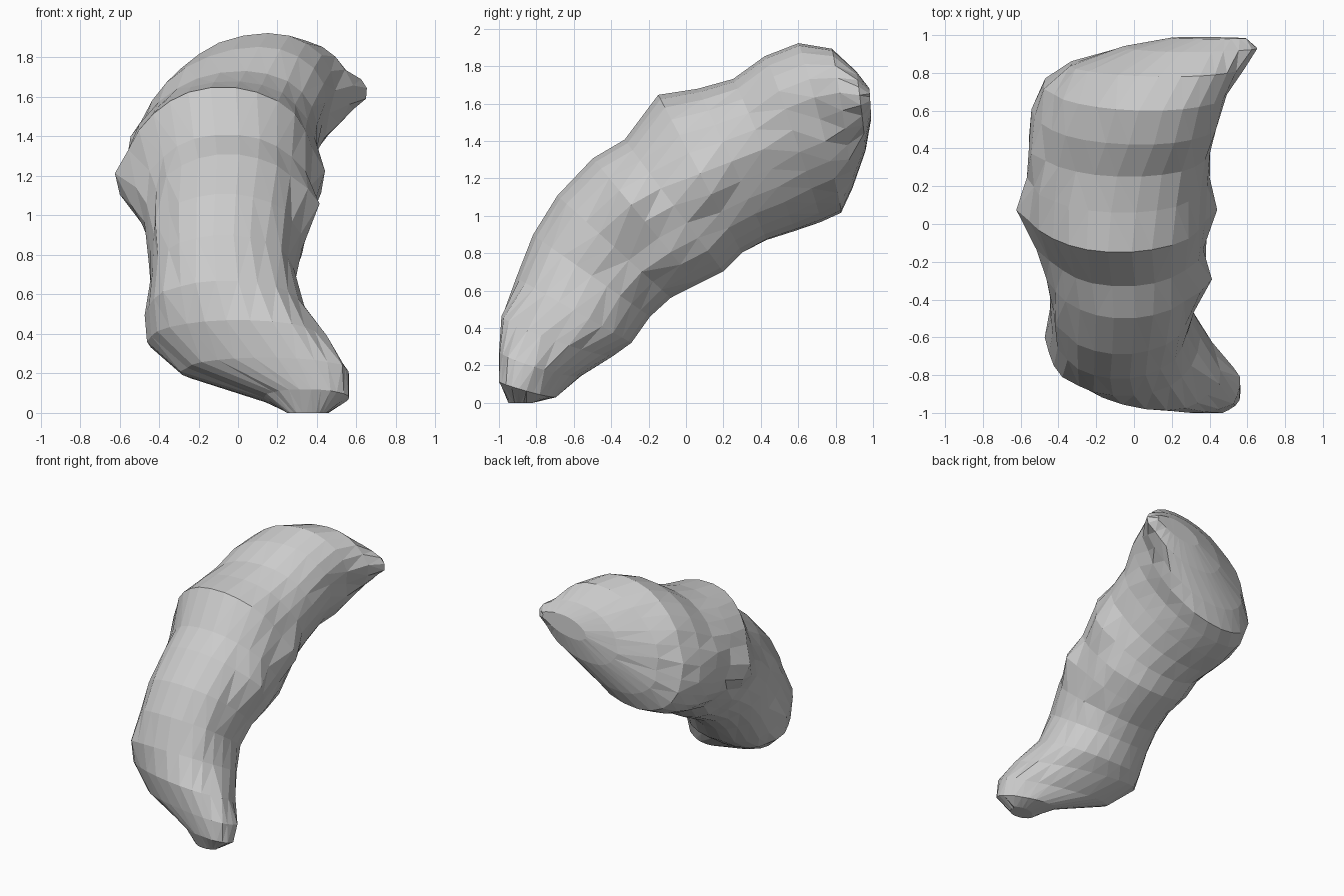
import bpy, bmesh, math, random
from mathutils import Vector

random.seed(4)
SIDES = 26

# Cross-sections from foot to head: upper y, z, lower y, z, left x, right x
sections = [
    (-0.95, 0.00, -0.82, 0.00, 0.26, 0.46),
    (-1.00, 0.12, -0.70, 0.03, 0.12, 0.56),
    (-0.98, 0.28, -0.58, 0.14, -0.28, 0.56),
    (-0.97, 0.47, -0.40, 0.25, -0.45, 0.45),
    (-0.91, 0.67, -0.29, 0.32, -0.47, 0.36),
    (-0.82, 0.90, -0.19, 0.46, -0.45, 0.30),
    (-0.69, 1.11, -0.08, 0.56, -0.45, 0.32),
    (-0.50, 1.31, 0.06, 0.63, -0.46, 0.36),
    (-0.33, 1.41, 0.20, 0.70, -0.49, 0.38),
    (-0.15, 1.65, 0.30, 0.80, -0.54, 0.39),
    (0.06, 1.68, 0.43, 0.87, -0.56, 0.39),
    (0.25, 1.73, 0.58, 0.92, -0.56, 0.39),
    (0.42, 1.85, 0.72, 0.97, -0.53, 0.43),
    (0.60, 1.92, 0.83, 1.02, -0.47, 0.47),
    (0.78, 1.89, 0.89, 1.15, -0.33, 0.53),
    (0.91, 1.77, 0.96, 1.35, -0.05, 0.57),
    (0.98, 1.68, 0.99, 1.52, 0.20, 0.53),
]

# Small knobs: centre, push, radius
knobs = [
    ((-0.51, 0.02, 1.15), (-0.16, 0, -0.02), 0.13),
    ((0.36, -0.35, 1.04), (0.08, 0, 0), 0.10),
    ((0.39, 0.08, 1.18), (0.06, 0, 0), 0.11),
    ((0.57, 0.92, 1.62), (0.10, 0, 0), 0.10),
]


def rounded(v, power=0.94):
    return math.copysign(abs(v) ** power, v)


bm = bmesh.new()
rings = []
for i, (ty, tz, by, bz, xl, xr) in enumerate(sections):
    mid = Vector(((xl + xr) / 2, (ty + by) / 2, (tz + bz) / 2))
    up = Vector((0, (ty - by) / 2, (tz - bz) / 2))
    # Twist of the foot (right end forward) and head (right end raised)
    foot = -0.2 if 0 < i < 4 else 0
    head = max(0, min(1, (i - 9) / 3))
    ring = []
    for k in range(SIDES):
        a = 2 * math.pi * k / SIDES
        side = Vector(((xr - xl) / 2 * rounded(math.cos(a)), 0, 0))
        p = mid + side + up * rounded(math.sin(a))
        p.y = max(-1, p.y + foot * side.x)
        p.z += 0.1 * head * side.x
        p.x += 0.09 * head * math.sin(a) * (1 if i < 15 else 0.4)
        # Slight unevenness on the flanks
        p.x += random.uniform(-0.015, 0.015) * abs(math.cos(a))
        for c, push, r in knobs:
            p += Vector(push) * math.exp(-((p - Vector(c)).length / r) ** 2)
        ring.append(bm.verts.new(p))
    rings.append(ring)

# Skin between sections, closed at both ends
for r0, r1 in zip(rings, rings[1:]):
    for k in range(SIDES):
        n = (k + 1) % SIDES
        bm.faces.new((r0[k], r0[n], r1[n], r1[k]))
bm.faces.new(rings[0])
bm.faces.new(rings[-1])
bmesh.ops.triangulate(bm, faces=bm.faces[:])
bmesh.ops.recalc_face_normals(bm, faces=bm.faces[:])

mesh = bpy.data.meshes.new("curved_body")
bm.to_mesh(mesh)
bm.free()
body = bpy.data.objects.new("curved_body", mesh)
bpy.context.collection.objects.link(body)
